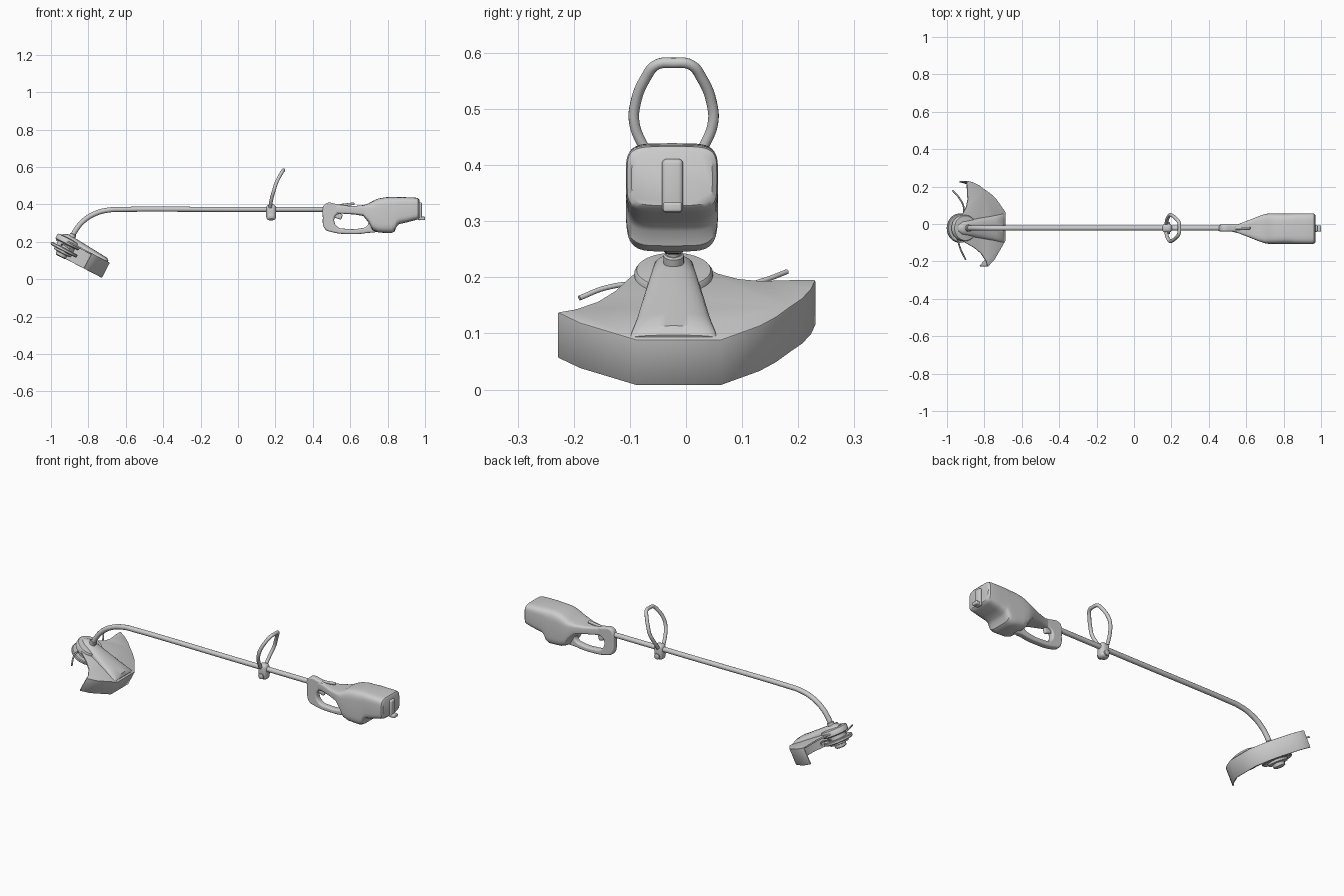
import bpy, bmesh, math
from mathutils import Vector, Matrix

if "Cube" in bpy.data.objects:
    bpy.data.objects.remove(bpy.data.objects["Cube"])

CY = -0.022                                   # centre plane of the tool
HEAD = Matrix.Translation((-0.90, CY, 0.215)) @ Matrix.Rotation(math.radians(27.5), 4, 'Y')


def mesh_object(name, bm, matrix=Matrix()):
    bmesh.ops.recalc_face_normals(bm, faces=bm.faces)
    me = bpy.data.meshes.new(name)
    bm.to_mesh(me)
    bm.free()
    ob = bpy.data.objects.new(name, me)
    ob.matrix_world = matrix
    bpy.context.collection.objects.link(ob)
    return ob


def loft(name, rings, matrix=Matrix()):
    bm = bmesh.new()
    vs = [[bm.verts.new(p) for p in r] for r in rings]
    n = len(rings[0])
    for a, b in zip(vs, vs[1:]):
        for i in range(n):
            j = (i + 1) % n
            bm.faces.new((a[i], a[j], b[j], b[i]))
    bm.faces.new(vs[0])
    bm.faces.new(vs[-1])
    return mesh_object(name, bm, matrix)


def lathe(name, profile, matrix, n=40):
    ring = [(math.cos(2 * math.pi * i / n), math.sin(2 * math.pi * i / n)) for i in range(n)]
    return loft(name, [[(r * c, r * s, w) for c, s in ring] for r, w in profile], matrix)


def spline(cu, pts, cyclic=False):
    s = cu.splines.new('BEZIER')
    s.bezier_points.add(len(pts) - 1)
    for bp, p in zip(s.bezier_points, pts):
        bp.co = p
        bp.handle_left_type = bp.handle_right_type = 'AUTO'
    s.use_cyclic_u = cyclic
    return s


def tube(name, pts, r, cyclic=False):
    cu = bpy.data.curves.new(name, 'CURVE')
    cu.dimensions = '3D'
    cu.bevel_depth, cu.bevel_resolution, cu.resolution_u = r, 4, 8
    cu.use_fill_caps = True
    spline(cu, pts, cyclic)
    ob = bpy.data.objects.new(name, cu)
    bpy.context.collection.objects.link(ob)
    return ob


def plate(name, outlines, half, bevel):
    """Side profile in x-z, thickened across y, with rounded edges."""
    cu = bpy.data.curves.new(name, 'CURVE')
    cu.dimensions, cu.fill_mode = '2D', 'BOTH'
    cu.extrude, cu.bevel_depth, cu.offset = half - bevel, bevel, -bevel
    cu.bevel_resolution, cu.resolution_u = 3, 6
    for o in outlines:
        spline(cu, [(x, z, 0) for x, z in o], True)
    ob = bpy.data.objects.new(name, cu)
    ob.matrix_world = Matrix.Translation((0, CY, 0)) @ Matrix.Rotation(math.pi / 2, 4, 'X')
    bpy.context.collection.objects.link(ob)
    return ob


def box(name, loc, size, bevel, rot=0):
    bm = bmesh.new()
    bmesh.ops.create_cube(bm, size=1)
    bmesh.ops.scale(bm, vec=size, verts=bm.verts)
    ob = mesh_object(name, bm, Matrix.Translation(loc) @ Matrix.Rotation(rot, 4, 'Y'))
    m = ob.modifiers.new('round', 'BEVEL')
    m.width, m.segments = bevel, 4
    return ob


# Shaft with the curved lower end, and its collar
tube('shaft', [(0.52, CY, 0.373), (0.0, CY, 0.373), (-0.62, CY, 0.373), (-0.69, CY, 0.370),
               (-0.765, CY, 0.350), (-0.83, CY, 0.308), (-0.87, CY, 0.258), (-0.89, CY, 0.22)], 0.0135)
lathe('shaft_collar', [(0.03, -0.01), (0.024, 0.008), (0.018, 0.014), (0.018, 0.03), (0.015, 0.033)],
      HEAD @ Matrix.Translation((0.006, 0, 0)), 24)

# Guard: flat top with a skirt on its outer edge
outer = [(0.016, 0.253), (0.05, 0.246), (0.088, 0.23), (0.122, 0.207), (0.16, 0.183), (0.194, 0.154),
         (0.249, 0.084), (0.249, -0.066), (0.183, -0.167), (0.142, -0.207)]
inner = [(0.13, -0.175), (0.10, -0.135), (0.06, -0.105), (0.0, -0.075), (-0.045, -0.045), (-0.06, 0.0),
         (-0.045, 0.045), (-0.008, 0.08), (0.012, 0.115), (0.02, 0.154), (0.016, 0.218)]
bm = bmesh.new()
top = [bm.verts.new((u, v, -0.013)) for u, v in outer + inner]
low = [bm.verts.new((u, v, -0.105)) for u, v in outer]
bm.faces.new(top)
for i in range(len(outer) - 1):
    bm.faces.new((top[i], low[i], low[i + 1], top[i + 1]))
guard = mesh_object('guard', bm, HEAD)
if guard.data.polygons[0].normal.z < 0:
    guard.data.flip_normals()
m = guard.modifiers.new('thickness', 'SOLIDIFY')
m.thickness, m.offset = 0.008, -1
m = guard.modifiers.new('round', 'BEVEL')
m.width, m.segments, m.limit_method, m.angle_limit = 0.003, 2, 'ANGLE', math.radians(50)

# Raised, flaring rib on the guard
rings = []
for u, hw, h in [(-0.045, 0.02, 0.006), (-0.02, 0.036, 0.018), (0.03, 0.044, 0.017), (0.1, 0.055, 0.012),
                 (0.18, 0.067, 0.006), (0.225, 0.076, 0.003), (0.238, 0.078, -0.009)]:
    ring = [(u, hw * math.cos(a), -0.018 + (h + 0.018) * math.sin(a) ** 0.6)
            for a in [math.pi * i / 16 for i in range(1, 16)]]
    rings.append([(u, hw, -0.018)] + ring + [(u, -hw, -0.018)])
loft('guard_rib', rings, HEAD)

# Hub cap and line spool
lathe('hub_cap', [(0.064, -0.035), (0.07, -0.03), (0.07, -0.008), (0.066, -0.002), (0.03, 0.003)], HEAD)
lathe('line_spool', [(0.022, -0.108), (0.03, -0.104), (0.032, -0.088), (0.05, -0.085), (0.052, -0.074),
                     (0.074, -0.074), (0.078, -0.07), (0.078, -0.06), (0.074, -0.056), (0.05, -0.056),
                     (0.05, -0.03)], HEAD)

# Cutting lines
tube('cutting_line_1', [(-0.97, 0.18, 0.21), (-0.935, 0.14, 0.195), (-0.91, 0.085, 0.18), (-0.92, 0.02, 0.168)], 0.0045)
tube('cutting_line_2', [(-0.90, -0.19, 0.163), (-0.925, -0.14, 0.182), (-0.94, -0.09, 0.187), (-0.94, -0.03, 0.172)], 0.0045)

# Front loop handle with clamp and bolt
half_loop = [(0.025, 0.172, 0.385), (0.053, 0.180, 0.432), (0.070, 0.192, 0.475), (0.068, 0.203, 0.51),
             (0.050, 0.225, 0.555), (0.030, 0.240, 0.579)]
pts = [(x, CY + v, z) for v, x, z in half_loop] + [(0.243, CY, 0.582)]
pts += [(x, CY - v, z) for v, x, z in reversed(half_loop)]
tube('loop_handle', pts, 0.0095)
box('loop_clamp', (0.177, CY, 0.357), (0.052, 0.048, 0.085), 0.018)
lathe('clamp_bolt', [(0.012, -0.032), (0.015, -0.03), (0.015, 0.03), (0.012, 0.032)],
      Matrix.Translation((0.177, CY, 0.337)) @ Matrix.Rotation(math.pi / 2, 4, 'X'), 20)

# Rear grip: closed hand loop
plate('rear_grip', [
    [(0.453, 0.34), (0.456, 0.388), (0.475, 0.407), (0.53, 0.401), (0.62, 0.388), (0.72, 0.388), (0.755, 0.33),
     (0.75, 0.262), (0.69, 0.247), (0.6, 0.241), (0.5, 0.252), (0.465, 0.268)],
    [(0.515, 0.325), (0.53, 0.346), (0.60, 0.348), (0.67, 0.343), (0.695, 0.32), (0.69, 0.285), (0.65, 0.271),
     (0.58, 0.269), (0.53, 0.281)]], 0.018, 0.009)

# Motor and battery housing
body = [(0.515, 0.395, 0.352, 0.013), (0.56, 0.394, 0.350, 0.025), (0.62, 0.391, 0.346, 0.048),
        (0.67, 0.396, 0.338, 0.068), (0.70, 0.406, 0.30, 0.078), (0.72, 0.418, 0.262, 0.081),
        (0.75, 0.431, 0.250, 0.082), (0.79, 0.438, 0.247, 0.082), (0.82, 0.439, 0.246, 0.082),
        (0.838, 0.439, 0.256, 0.082), (0.848, 0.439, 0.282, 0.082), (0.862, 0.439, 0.295, 0.082),
        (0.90, 0.438, 0.303, 0.082), (0.95, 0.436, 0.316, 0.082), (0.963, 0.433, 0.320, 0.080),
        (0.970, 0.424, 0.328, 0.072)]
rings = []
for x, zt, zb, hw in body:
    ring = []
    for i in range(40):
        a = 2 * math.pi * i / 40
        c, s = math.cos(a), math.sin(a)
        ring.append((x, CY - 0.003 + hw * math.copysign(abs(c) ** 0.42, c),
                     (zt + zb) / 2 + (zt - zb) / 2 * math.copysign(abs(s) ** 0.42, s)))
    rings.append(ring)
loft('motor_housing', rings)

# Trigger, safety lever and battery latch
box('trigger', (0.537, CY, 0.338), (0.04, 0.018, 0.03), 0.006, 0.3)
box('safety_lever', (0.58, CY, 0.399), (0.085, 0.014, 0.014), 0.005, -0.12)
box('battery_latch', (0.972, CY - 0.002, 0.363), (0.022, 0.038, 0.096), 0.009)
box('latch_hook', (0.985, CY - 0.002, 0.325), (0.03, 0.034, 0.018), 0.005)

# Make everything mesh and smooth it
bpy.context.view_layer.update()
bpy.ops.object.select_all(action='SELECT')
bpy.context.view_layer.objects.active = guard
bpy.ops.object.convert(target='MESH')
bpy.ops.object.shade_smooth_by_angle(angle=math.radians(38))
